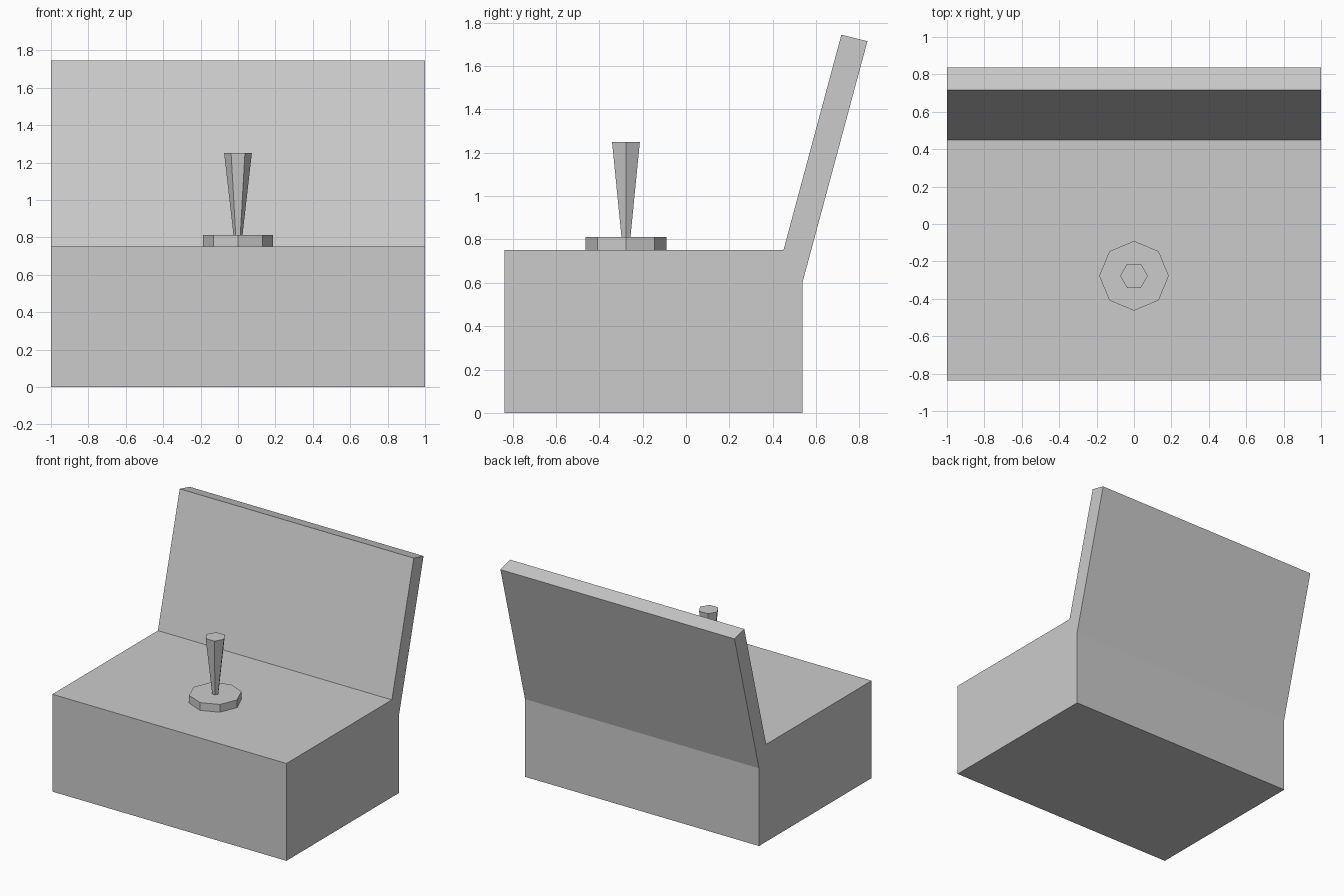
import bpy, bmesh, math

if "Cube" in bpy.data.objects:
    bpy.data.objects.remove(bpy.data.objects["Cube"])

grey = bpy.data.materials.new("light grey")
grey.diffuse_color = (0.6, 0.6, 0.6, 1)
grey.use_nodes = True
grey.node_tree.nodes["Principled BSDF"].inputs["Base Color"].default_value = grey.diffuse_color


def finish(bm, name):
    bmesh.ops.recalc_face_normals(bm, faces=bm.faces)
    mesh = bpy.data.meshes.new(name)
    bm.to_mesh(mesh)
    bm.free()
    mesh.materials.append(grey)
    obj = bpy.data.objects.new(name, mesh)
    bpy.context.collection.objects.link(obj)
    return obj


def prism(name, sides, r_bottom, r_top, z0, z1, y):
    """Tapered prism with one corner on the x axis."""
    bm = bmesh.new()
    rings = []
    for r, z in ((r_bottom, z0), (r_top, z1)):
        rings.append([bm.verts.new((r * math.cos(math.tau * i / sides),
                                    y + r * math.sin(math.tau * i / sides), z))
                      for i in range(sides)])
    bm.faces.new(rings[0])
    bm.faces.new(rings[1])
    for i in range(sides):
        j = (i + 1) % sides
        bm.faces.new((rings[0][i], rings[0][j], rings[1][j], rings[1][i]))
    return finish(bm, name)


# Cabinet: side profile (y, z) with tilted back panel, extruded along x
profile = [(-0.837, 0), (0.537, 0), (0.537, 0.6), (0.837, 1.715),
           (0.717, 1.745), (0.45, 0.752), (-0.837, 0.752)]
bm = bmesh.new()
face = bm.faces.new([bm.verts.new((-1, y, z)) for y, z in profile])
ext = bmesh.ops.extrude_face_region(bm, geom=[face])
bmesh.ops.translate(bm, vec=(2, 0, 0),
                    verts=[v for v in ext["geom"] if isinstance(v, bmesh.types.BMVert)])
finish(bm, "console_body")

# Lever: octagonal collar and flared hexagonal stick
prism("lever_collar", 8, 0.186, 0.186, 0.752, 0.812, -0.277)
prism("lever_stick", 6, 0.024, 0.074, 0.812, 1.25, -0.277)
